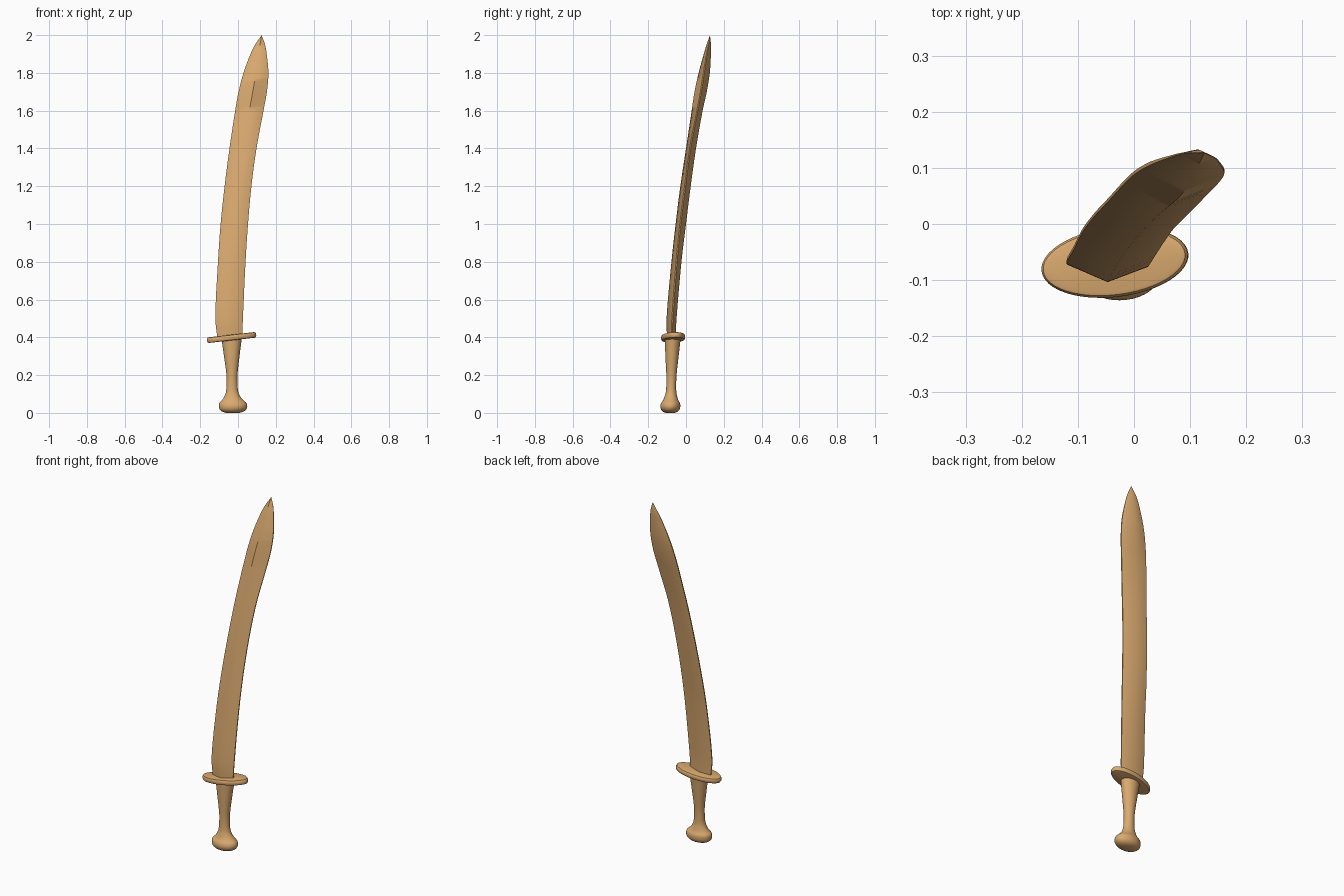
import bpy, bmesh, math
from mathutils import Matrix, Vector

if "Cube" in bpy.data.objects:
    bpy.data.objects.remove(bpy.data.objects["Cube"])

wood = bpy.data.materials.new("tan wood")
wood.diffuse_color = (0.70, 0.40, 0.16, 1)
wood.use_nodes = True
wood.node_tree.nodes["Principled BSDF"].inputs["Base Color"].default_value = wood.diffuse_color


def loft(name, rings, angle, matrix=Matrix()):
    """Skin a stack of equal-size point rings and cap both ends."""
    bm = bmesh.new()
    rows = [[bm.verts.new(matrix @ Vector(p)) for p in ring] for ring in rings]
    n = len(rows[0])
    for a, b in zip(rows, rows[1:]):
        for i in range(n):
            j = (i + 1) % n
            bm.faces.new((a[i], a[j], b[j], b[i]))
    bm.faces.new(rows[0][::-1])
    bm.faces.new(rows[-1])
    bmesh.ops.remove_doubles(bm, verts=bm.verts, dist=1e-5)
    bmesh.ops.recalc_face_normals(bm, faces=bm.faces)
    me = bpy.data.meshes.new(name)
    bm.to_mesh(me)
    bm.free()
    ob = bpy.data.objects.new(name, me)
    bpy.context.collection.objects.link(ob)
    me.materials.append(wood)
    bpy.ops.object.select_all(action='DESELECT')
    ob.select_set(True)
    bpy.context.view_layer.objects.active = ob
    bpy.ops.object.shade_smooth_by_angle(angle=math.radians(angle))
    return ob


def smooth_rows(rows, steps):
    """Catmull-Rom style refinement over the first column (height)."""
    def slope(k, c):
        a, b = rows[max(k - 1, 0)], rows[min(k + 1, len(rows) - 1)]
        return (b[c] - a[c]) / (b[0] - a[0])
    out = []
    for k in range(len(rows) - 1):
        p, q = rows[k], rows[k + 1]
        h = q[0] - p[0]
        for s in range(steps):
            t = s / steps
            row = [p[0] + h * t]
            for c in range(1, len(p)):
                row.append((2*t**3 - 3*t**2 + 1) * p[c] + (t**3 - 2*t**2 + t) * h * slope(k, c)
                           + (3*t**2 - 2*t**3) * q[c] + (t**3 - t**2) * h * slope(k + 1, c))
            out.append(row)
    return out + [list(rows[-1])]


def ellipse(cx, cy, z, rx, ry, n=40):
    return [(cx + rx * math.cos(2 * math.pi * i / n),
             cy + ry * math.sin(2 * math.pi * i / n), z) for i in range(n)]


# Blade: height, left x, right x, left y, right y, front ridge y, back ridge y
blade = [
    (0.39, -0.108, 0.022, -0.072, -0.075, -0.100, -0.055),
    (0.50, -0.120, 0.026, -0.068, -0.072, -0.103, -0.050),
    (0.80, -0.106, 0.040, -0.040, -0.050, -0.077, -0.024),
    (1.00, -0.092, 0.053, -0.012, -0.030, -0.055, 0.000),
    (1.20, -0.071, 0.071, 0.016, -0.005, -0.030, 0.025),
    (1.40, -0.045, 0.098, 0.044, 0.022, 0.000, 0.053),
    (1.60, -0.015, 0.135, 0.077, 0.060, 0.030, 0.088),
    (1.70, 0.003, 0.153, 0.093, 0.079, 0.045, 0.110),
    (1.80, 0.029, 0.161, 0.108, 0.094, 0.067, 0.126),
    (1.90, 0.066, 0.152, 0.121, 0.110, 0.094, 0.132),
    (1.95, 0.091, 0.143, 0.127, 0.119, 0.109, 0.132),
    (2.00, 0.125, 0.125, 0.127, 0.127, 0.127, 0.127),
]
rings = []
for z, xl, xr, yl, yr, yf, yb in smooth_rows(blade, 4):
    xm = (xl + xr) / 2
    e = 0.003 * min(1, (2.0 - z) / 0.2)  # blunted cutting edges
    rings.append([(xl, yl - e, z), (xm, yf, z), (xr, yr - e, z),
                  (xr, yr + e, z), (xm, yb, z), (xl, yl + e, z)])
loft("blade", rings, 50)

# Grip and pommel: height, centre x, centre y, radius x, radius y
grip = [
    (0.000, -0.028, -0.083, 0.035, 0.024),
    (0.006, -0.028, -0.083, 0.055, 0.038),
    (0.018, -0.027, -0.083, 0.070, 0.049),
    (0.035, -0.026, -0.083, 0.075, 0.053),
    (0.052, -0.027, -0.082, 0.072, 0.050),
    (0.066, -0.028, -0.081, 0.058, 0.041),
    (0.085, -0.030, -0.080, 0.043, 0.034),
    (0.110, -0.031, -0.079, 0.033, 0.028),
    (0.150, -0.032, -0.078, 0.029, 0.026),
    (0.200, -0.032, -0.077, 0.029, 0.027),
    (0.300, -0.033, -0.074, 0.041, 0.035),
    (0.395, -0.034, -0.070, 0.054, 0.042),
]
loft("grip_and_pommel", [ellipse(cx, cy, z, rx, ry)
                         for z, cx, cy, rx, ry in smooth_rows(grip, 3)], 50)

# Guard: tilted oval plate with a rounded rim
rim = [(-0.015, 0.010), (-0.013, 0.004), (-0.006, 0.0),
       (0.006, 0.0), (0.013, 0.004), (0.015, 0.010)]
place = (Matrix.Translation((-0.034, -0.068, 0.399))
         @ Matrix.Rotation(math.radians(-6.5), 4, 'Y')
         @ Matrix.Rotation(math.radians(7), 4, 'Z'))
loft("guard", [ellipse(0, 0, z, 0.132 - d, 0.062 - d, 48) for z, d in rim], 40, place)
